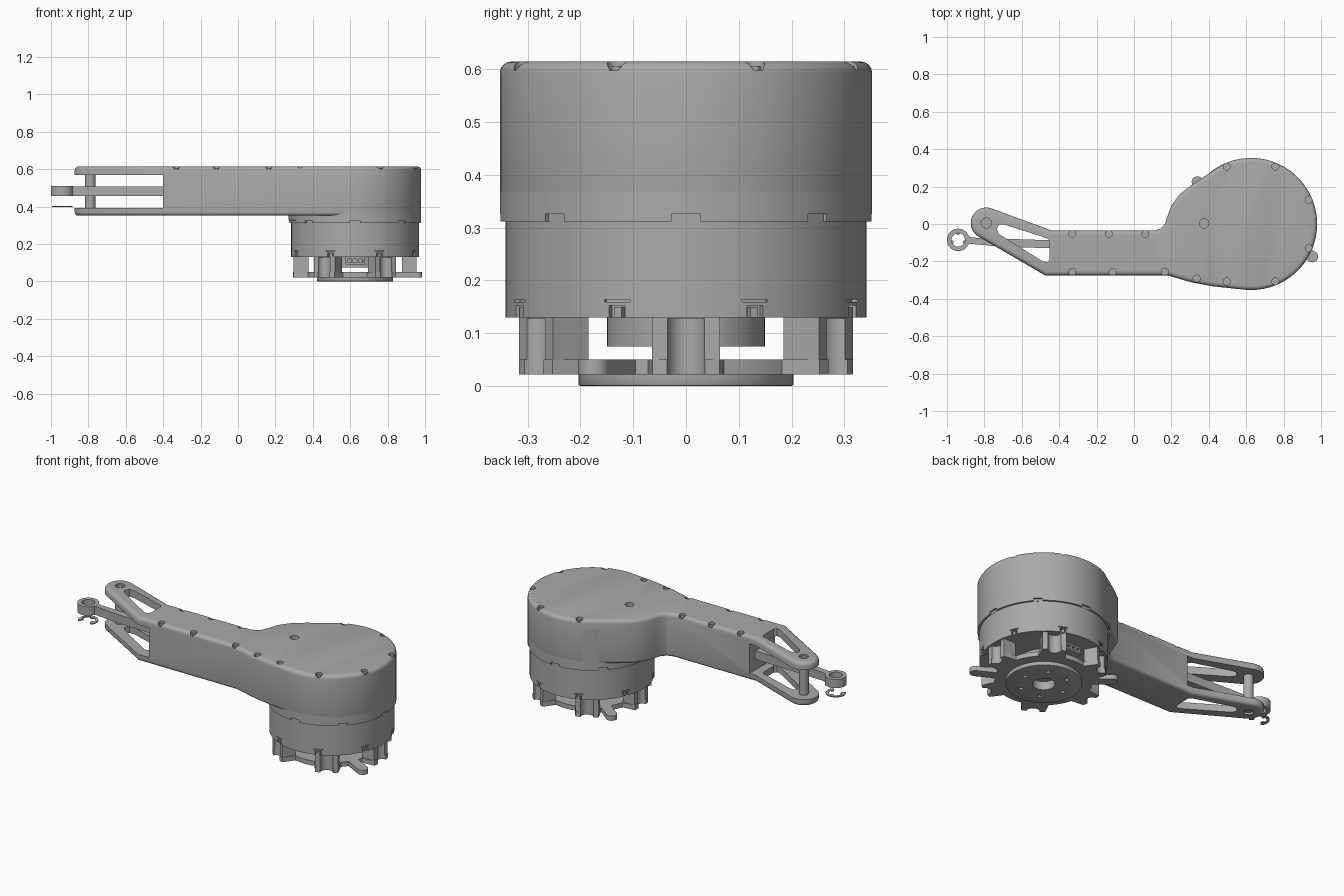
import bpy, bmesh, math
from math import cos, sin, radians, pi
from mathutils import Matrix, Vector

if "Cube" in bpy.data.objects:
    bpy.data.objects.remove(bpy.data.objects["Cube"])

grey = bpy.data.materials.new("machined_grey")
grey.use_nodes = True
grey.diffuse_color = (0.4, 0.4, 0.4, 1)
grey.node_tree.nodes["Principled BSDF"].inputs["Base Color"].default_value = (0.4, 0.4, 0.4, 1)

HUB = (0.626, 0.0)      # axis of the drum
PIN = (-0.79, 0.005)    # axis of the fork pin
EYE = (-0.94, -0.085)   # axis of the rod eye


def arc(c, r, a0, a1, n):
    """Points along an arc, angles in degrees."""
    angles = [radians(a0 + (a1 - a0) * i / n) for i in range(n + 1)]
    return [(c[0] + r * cos(a), c[1] + r * sin(a)) for a in angles]


def circle(c, r, n=32):
    return arc(c, r, 0, 360 - 360 / n, n - 1)


def prism(name, outline, z0, z1, top=0, bottom=0, segs=4):
    """Extrude an outline between two heights and round its rims."""
    bm = bmesh.new()
    base = bm.faces.new([bm.verts.new((x, y, z0)) for x, y in outline])
    ext = bmesh.ops.extrude_face_region(bm, geom=[base])["geom"]
    bmesh.ops.translate(bm, vec=(0, 0, z1 - z0),
                        verts=[v for v in ext if isinstance(v, bmesh.types.BMVert)])
    bmesh.ops.recalc_face_normals(bm, faces=bm.faces)
    for z, width in ((z0, bottom), (z1, top)):
        if width:
            rim = [e for e in bm.edges if all(abs(v.co.z - z) < 1e-5 for v in e.verts)]
            bmesh.ops.bevel(bm, geom=rim, offset=width, segments=segs, profile=0.5,
                            affect='EDGES', clamp_overlap=False)
    return finish(name, bm)


def finish(name, bm):
    mesh = bpy.data.meshes.new(name)
    bm.to_mesh(mesh)
    bm.free()
    ob = bpy.data.objects.new(name, mesh)
    bpy.context.collection.objects.link(ob)
    mesh.materials.append(grey)
    shade(mesh)
    return ob


def shade(mesh):
    mesh.shade_smooth()
    mesh.set_sharp_from_angle(angle=radians(32))


def polar_box(name, angle, r0, r1, width, z0, z1):
    """Block lying along a radius of the drum."""
    a = radians(angle)
    u, v = Vector((cos(a), sin(a))), Vector((-sin(a), cos(a)))
    pts = [Vector(HUB) + u * r + v * s * width / 2
           for r, s in ((r0, -1), (r1, -1), (r1, 1), (r0, 1))]
    return prism(name, [tuple(p) for p in pts], z0, z1)


def cut(ob, cutters):
    """Subtract all cutters, bake the result and remove the cutters."""
    group = bpy.data.collections.new("cutters")
    bpy.context.scene.collection.children.link(group)
    for c in cutters:
        group.objects.link(c)
        c.hide_render = True
    mod = ob.modifiers.new("cut", 'BOOLEAN')
    mod.operand_type = 'COLLECTION'
    mod.collection = group
    mod.solver = 'EXACT'
    deps = bpy.context.evaluated_depsgraph_get()
    mesh = bpy.data.meshes.new_from_object(ob.evaluated_get(deps))
    ob.modifiers.clear()
    ob.data = mesh
    shade(mesh)
    for c in cutters:
        bpy.data.objects.remove(c)
    bpy.data.collections.remove(group)


# Arm housing: drum head, neck and forked tip in one outline
outline = arc(HUB, 0.353, -97, 116, 60)
outline += [(0.31, 0.21), (0.245, 0.16), (0.2, 0.1), (0.178, 0.04), (0.165, 0.0),
            (0.145, -0.024), (0.11, -0.035), (-0.44, -0.035)]
outline += arc(PIN, 0.083, 68, 238, 18)
outline += [(-0.475, -0.275), (0.18, -0.275), (0.3, -0.31), (0.42, -0.333)]
housing = prism("arm_housing", outline, 0.352, 0.615, top=0.022, bottom=0.018)

screws = [(-0.33, -0.052), (-0.135, -0.052), (0.06, -0.052), (-0.33, -0.257),
          (-0.115, -0.257), (0.165, -0.257), (0.335, -0.292)]
screws += [(HUB[0] + sx * 0.13, sy * 0.307) for sx in (-1, 1) for sy in (-1, 1)]
screws += [(0.935, -0.13), (0.935, 0.13)]

slot = [(-0.722, -0.004), (-0.69, -0.004), (-0.465, -0.076), (-0.452, -0.092),
        (-0.452, -0.19), (-0.465, -0.204), (-0.487, -0.2), (-0.72, -0.055), (-0.735, -0.03)]
gap = [(-1, -0.4), (-0.4, -0.4), (-0.4, 0.2), (-1, 0.2)]
cutters = [prism("c_gap", gap, 0.392, 0.57),
           prism("c_slot", slot, 0.3, 0.7),
           prism("c_sight", circle((0.375, 0.003), 0.025), 0.58, 0.7),
           prism("c_pin_top", circle(PIN, 0.027), 0.603, 0.7),
           prism("c_pin_low", circle(PIN, 0.027), 0.3, 0.364)]
cutters += [prism("c_screw", circle(p, 0.019, 20), 0.598, 0.7) for p in screws]
cut(housing, cutters)

for i, p in enumerate(screws):
    prism(f"cover_screw_{i + 1}", circle(p, 0.011, 16), 0.59, 0.606)

# Fork pin with a bolt head at each end
prism("fork_pin", circle(PIN, 0.027), 0.38, 0.58)
prism("pin_head_top", circle(PIN, 0.017, 6), 0.59, 0.611)
prism("pin_head_bottom", circle(PIN, 0.017, 6), 0.356, 0.38)

# Upper drum skirt, notched along the seam
skirt = prism("drum_skirt", circle(HUB, 0.3528, 96), 0.312, 0.56)
cut(skirt, [polar_box("c_notch", 45 * i, 0.343, 0.4, 0.055 if i % 2 == 0 else 0.05, 0.3, 0.326)
            for i in range(8)])

# Sloping web under the neck
prism("neck_web", arc((0.54, -0.02), 0.27, 110, 250, 24), 0.322, 0.37, bottom=0.012)

# Lower drum with clip slots round its foot
drum = prism("lower_drum", circle(HUB, 0.342, 96), 0.13, 0.34)
slots = []
for i in range(8):
    a = 22.5 + 45 * i
    slots += [polar_box("c_clip", a, 0.325, 0.4, 0.034, 0.1, 0.153),
              polar_box("c_slit", a, 0.33, 0.4, 0.052, 0.159, 0.164)]
cut(drum, slots)
for i in range(8):
    polar_box(f"clip_{i + 1}", 22.5 + 45 * i, 0.31, 0.338, 0.016, 0.13, 0.15)

# Motor hub and connector under the drum
prism("motor_hub", circle(HUB, 0.15, 48), 0.075, 0.14)
for side, angle in (("front", 270), ("back", 90)):
    plug = polar_box(f"connector_{side}", angle, 0.2, 0.25, 0.1, 0.09, 0.14)
    cut(plug, [polar_box("c_port", angle + d, 0.235, 0.3, 0.022, 0.1, 0.12) for d in (-7, 0, 7)])

# Six-armed foot plate, notched at each arm
star = []
for i in range(6):
    star += arc(HUB, 0.335, 60 * i - 11, 60 * i + 11, 6)
    star += arc(HUB, 0.262, 60 * i + 16, 60 * i + 44, 6)
plate = prism("foot_plate", star, 0.022, 0.05)
pillars = [polar_box(f"pillar_{i + 1}", 60 * i, 0.25, 0.328, 0.128, 0.045, 0.135)
           for i in range(6)]


def notch(i):
    a = radians(60 * i)
    c = (HUB[0] + 0.335 * cos(a), HUB[1] + 0.335 * sin(a))
    return prism("c_bolt", circle(c, 0.036, 24), -0.1, 0.128)


bore = [prism("c_bore", circle(HUB, 0.06), -0.1, 0.2)]
bolts = [prism("c_hole", circle((HUB[0] + 0.13 * cos(a), 0.13 * sin(a)), 0.011, 16), -0.1, 0.03)
         for a in [pi / 3 * i for i in range(6)]]
cut(plate, bore + [notch(i) for i in range(6)])
for i, pillar in enumerate(pillars):
    cut(pillar, [notch(i)])

# Two locking lugs reaching past the drum
for name, angle, reach in (("right", 142, 0.365), ("left", -28, 0.372)):
    a = radians(angle)
    tip = (HUB[0] + reach * cos(a), reach * sin(a))
    polar_box(f"lug_arm_{name}", angle, 0.24, reach, 0.06, 0.022, 0.05)
    prism(f"lug_tip_{name}", circle(tip, 0.03), 0.022, 0.0499)

# Output disc
disc = prism("output_disc", circle(HUB, 0.204, 64), 0, 0.024, bottom=0.004, segs=2)
cut(disc, [prism("c_bore", circle(HUB, 0.06), -0.1, 0.2)] + bolts)

# Push rod with an open eye
rod = [(-0.885, -0.066), (-0.86, -0.073), (-0.36, -0.09), (-0.36, -0.132), (-0.7, -0.122), (-0.885, -0.105)]
prism("push_rod", rod, 0.457, 0.508)
eye = prism("rod_eye", circle(EYE, 0.06, 40), 0.456, 0.509)
cut(eye, [prism("c_eye", circle(EYE, 0.036), 0.4, 0.6)])

# Retaining clip under the eye
clip = arc(EYE, 0.055, -40, 220, 28) + arc(EYE, 0.04, 220, -40, 28)
prism("retaining_clip", clip, 0.398, 0.404)
for i, angle in enumerate((-20, 90, 200)):
    a = radians(angle)
    prism(f"clip_tooth_{i + 1}", circle((EYE[0] + 0.036 * cos(a), EYE[1] + 0.036 * sin(a)), 0.01, 10),
          0.398, 0.4039)
